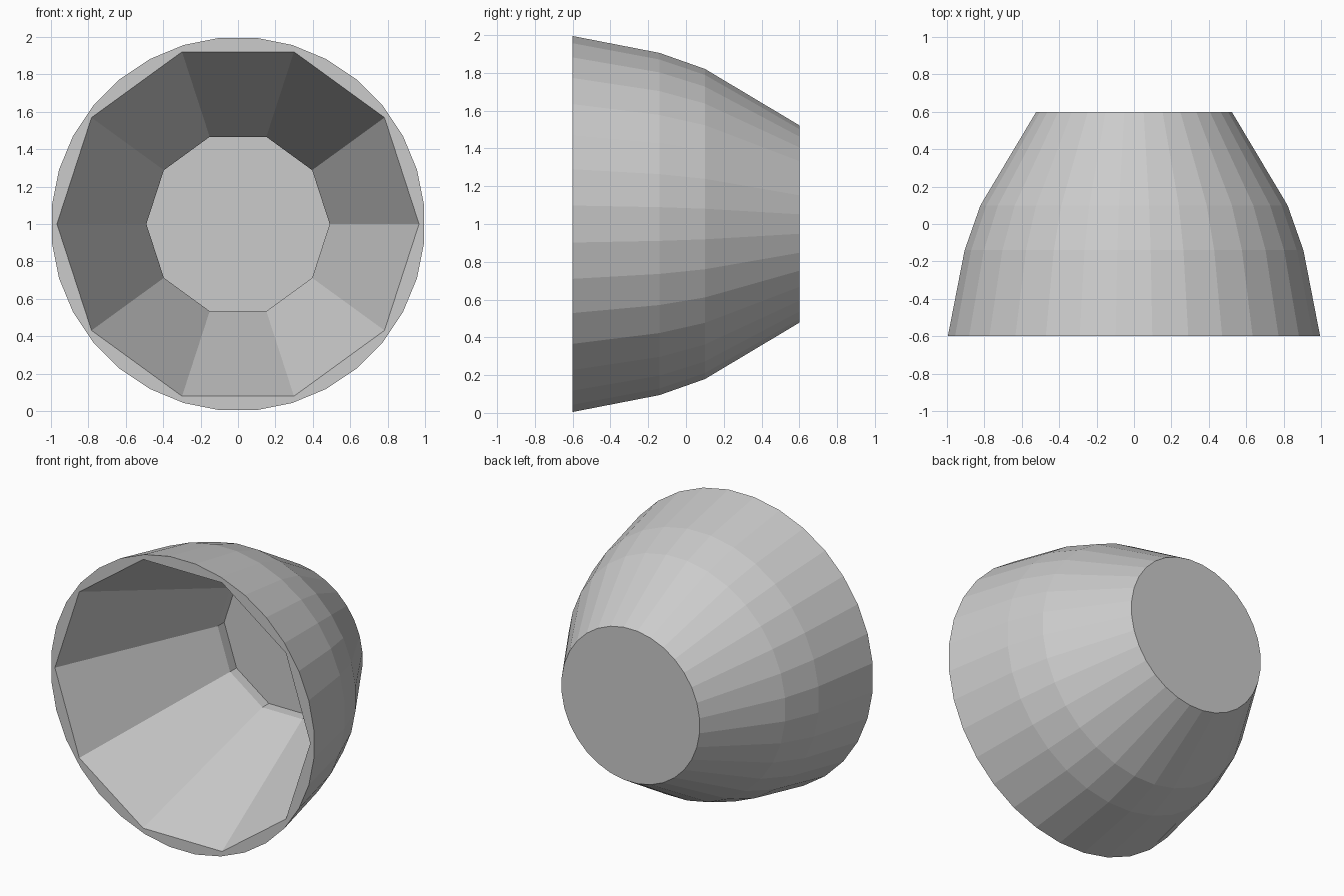
import bpy, bmesh
from math import cos, sin, pi

if "Cube" in bpy.data.objects:
    bpy.data.objects.remove(bpy.data.objects["Cube"])

OUTER_SIDES, INNER_SIDES = 32, 10
bm = bmesh.new()


def ring(radius, y, sides, offset=0.0):
    """Loop of vertices around the y axis at height 1."""
    step = 2 * pi / sides
    return [bm.verts.new((radius * cos((i + offset) * step), y,
                          1 + radius * sin((i + offset) * step)))
            for i in range(sides)]


def skin(rings):
    """Quad walls between successive rings."""
    for a, b in zip(rings, rings[1:]):
        n = len(a)
        for i in range(n):
            bm.faces.new((a[i], a[(i + 1) % n], b[(i + 1) % n], b[i]))


# Outer shell, front rim to closed back
outer = [ring(r, y, OUTER_SIDES, 0.5) for r, y in
         ((1.0, -0.6), (0.91, -0.14), (0.825, 0.1), (0.525, 0.6))]
skin(outer)
bm.faces.new(outer[-1])

# Ten-sided tapered cavity with a short straight step at the floor
inner = [ring(r, y, INNER_SIDES) for r, y in
         ((0.968, -0.6), (0.49, 0.48), (0.49, 0.55))]
skin(inner)
bm.faces.new(inner[-1])

# Flat front rim between the round outside and the ten-sided opening
rim = [e for e in bm.edges if e.is_boundary]
bmesh.ops.triangle_fill(bm, edges=rim, use_beauty=True, normal=(0, -1, 0))
bmesh.ops.recalc_face_normals(bm, faces=bm.faces[:])

mesh = bpy.data.meshes.new("tapered_cup")
bm.to_mesh(mesh)
bm.free()
bpy.context.collection.objects.link(bpy.data.objects.new("tapered_cup", mesh))
